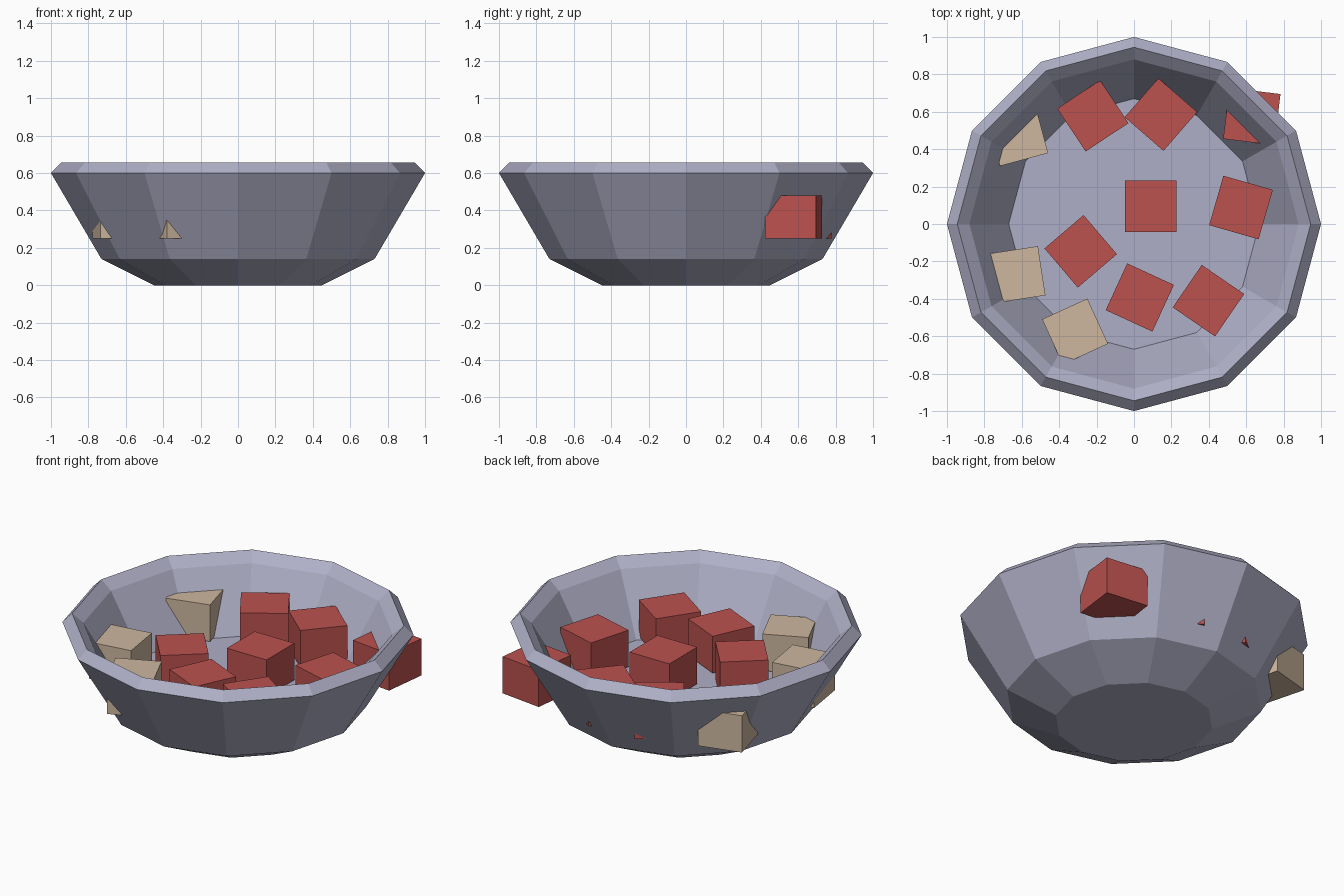
import bpy, bmesh, math
from mathutils import Matrix

if "Cube" in bpy.data.objects:
    bpy.data.objects.remove(bpy.data.objects["Cube"])


def material(name, rgb):
    m = bpy.data.materials.new(name)
    m.diffuse_color = (*rgb, 1)
    m.use_nodes = True
    m.node_tree.nodes["Principled BSDF"].inputs["Base Color"].default_value = m.diffuse_color
    return m


LILAC = material("lilac grey", (0.43, 0.43, 0.57))
RED = material("tomato red", (0.50, 0.084, 0.078))
TAN = material("toast tan", (0.61, 0.475, 0.345))


def add_object(name, bm, mat):
    bmesh.ops.recalc_face_normals(bm, faces=bm.faces[:])
    me = bpy.data.meshes.new(name)
    bm.to_mesh(me)
    bm.free()
    me.materials.append(mat)
    ob = bpy.data.objects.new(name, me)
    bpy.context.collection.objects.link(ob)
    return ob


# Bowl: twelve-sided lathe of a (radius, height) profile, base to inner floor
SIDES = 12
profile = [(0.45, 0), (0.73, 0.14), (1.0, 0.6), (0.945, 0.655),
           (0.88, 0.6), (0.67, 0.243)]
bm = bmesh.new()
rings = [[bm.verts.new((r * math.cos(2 * math.pi * i / SIDES),
                        r * math.sin(2 * math.pi * i / SIDES), z))
          for i in range(SIDES)] for r, z in profile]
for lower, upper in zip(rings, rings[1:]):
    for i in range(SIDES):
        j = (i + 1) % SIDES
        bm.faces.new((lower[i], lower[j], upper[j], upper[i]))
bm.faces.new(rings[0])
bm.faces.new(rings[-1])
add_object("bowl", bm, LILAC)


# Food chunks: low boxes resting on the bowl floor, some poking through the wall
def chunk(name, x, y, angle, side, mat, bottom=0.25, height=0.23):
    bm = bmesh.new()
    bmesh.ops.create_cube(bm, size=1, matrix=Matrix.Diagonal((side, side, height, 1)))
    ob = add_object(name, bm, mat)
    ob.location = (x, y, bottom + height / 2)
    ob.rotation_euler.z = math.radians(angle)


red_chunks = [(-0.22, 0.578, 33.5), (0.144, 0.585, -41), (0.09, 0.095, 0),
              (0.572, 0.088, -16), (-0.285, -0.146, 40.5), (0.031, -0.393, -24.7),
              (0.398, -0.41, -34.5), (0.63, 0.575, -7)]
for n, (x, y, a) in enumerate(red_chunks, 1):
    chunk(f"red_chunk_{n}", x, y, a, 0.275, RED)

tan_chunks = [(-0.622, 0.473, 15), (-0.625, -0.27, 8.7), (-0.315, -0.575, 24.6)]
for n, (x, y, a) in enumerate(tan_chunks, 1):
    chunk(f"bread_chunk_{n}", x, y, a, 0.266, TAN)
